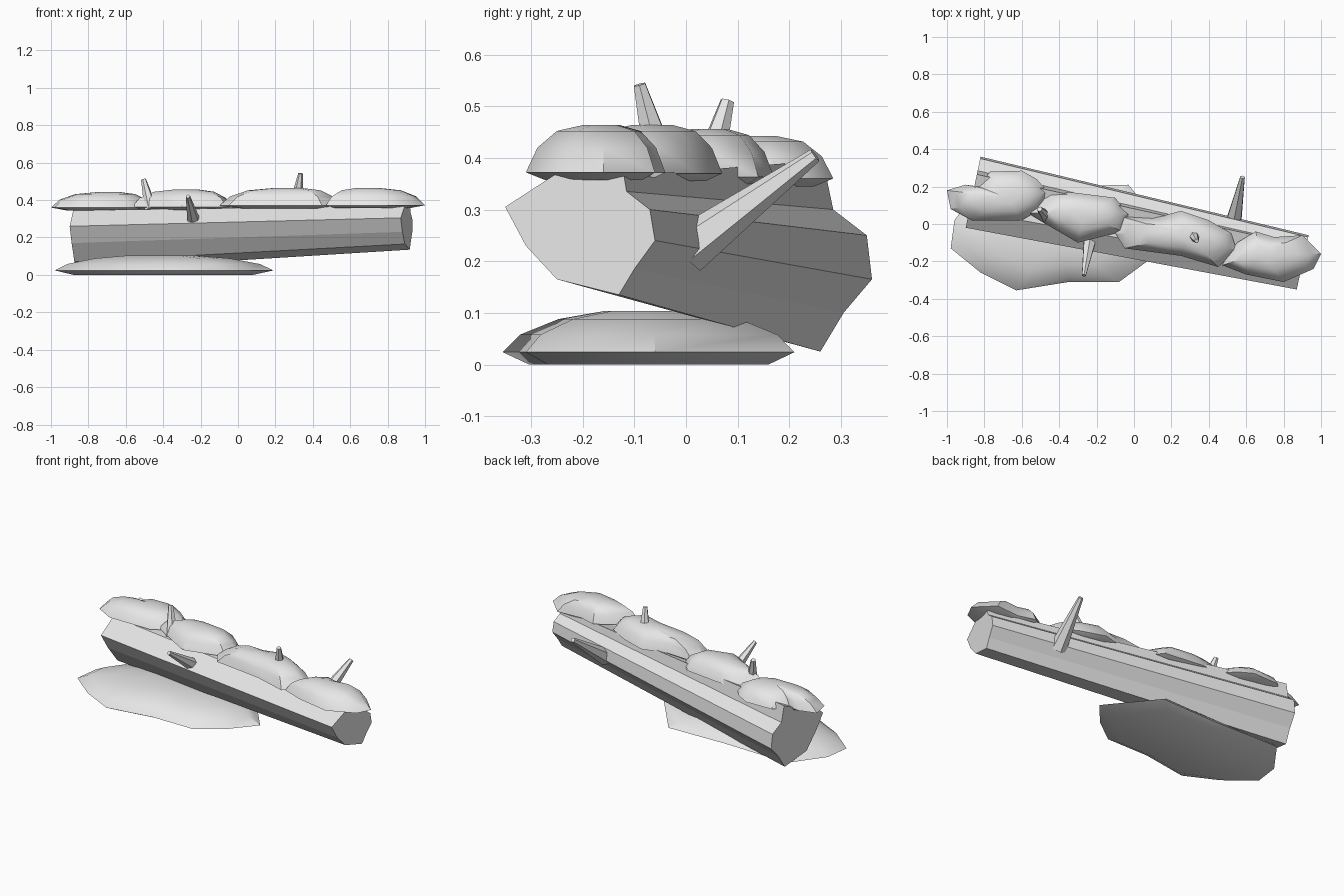
import bpy, bmesh
from mathutils import Vector

cube = bpy.data.objects.get("Cube")
if cube:
    bpy.data.objects.remove(cube, do_unlink=True)

grey = bpy.data.materials.new("plain_grey")
grey.use_nodes = True
grey.diffuse_color = (0.8, 0.8, 0.8, 1)
grey.node_tree.nodes["Principled BSDF"].inputs["Base Color"].default_value = (0.8, 0.8, 0.8, 1)


def loft(name, rings, smooth=None):
    """Skin a list of equal closed rings and cap both ends."""
    bm = bmesh.new()
    loops = [[bm.verts.new(p) for p in ring] for ring in rings]
    for a, b in zip(loops, loops[1:]):
        n = len(a)
        for i in range(n):
            j = (i + 1) % n
            bm.faces.new((a[i], a[j], b[j], b[i]))
    bm.faces.new(loops[0][::-1])
    bm.faces.new(loops[-1])
    bmesh.ops.recalc_face_normals(bm, faces=bm.faces)
    mesh = bpy.data.meshes.new(name)
    bm.to_mesh(mesh)
    bm.free()
    mesh.materials.append(grey)
    obj = bpy.data.objects.new(name, mesh)
    bpy.context.collection.objects.link(obj)
    if smooth:
        bpy.ops.object.select_all(action='DESELECT')
        bpy.context.view_layer.objects.active = obj
        obj.select_set(True)
        bpy.ops.object.shade_smooth_by_angle(angle=smooth)
    return obj


def pad(name, outline, peak, levels):
    """Flattened dome whose rings shrink from the outline towards the peak."""
    rings = [[(peak[0] + (x - peak[0]) * s, peak[1] + (y - peak[1]) * s, z)
              for x, y in outline] for s, z in levels]
    return loft(name, rings, 0.6)


def branch(name, base, tip, r0, r1, sides=6):
    """Tapered broken branch stub."""
    base, tip = Vector(base), Vector(tip)
    turn = (tip - base).to_track_quat('Z', 'Y')
    bm = bmesh.new()
    bmesh.ops.create_circle(bm, segments=sides, radius=1)
    circle = [turn @ v.co for v in bm.verts]
    bm.free()
    loft(name, [[base + c * r0 for c in circle], [tip + c * r1 for c in circle]])


# Fallen trunk: end sections as (y, z), with a raised lip of bark at the back
left_end = [(-0.35, 0.305), (-0.31, 0.23), (-0.25, 0.165), (-0.13, 0.135), (-0.10, 0.185),
            (-0.06, 0.24), (-0.07, 0.30), (-0.115, 0.335), (-0.12, 0.365), (-0.18, 0.36),
            (-0.25, 0.37)]
right_end = [(-0.02, 0.26), (0.03, 0.17), (0.10, 0.07), (0.26, 0.025), (0.305, 0.10),
             (0.36, 0.165), (0.35, 0.25), (0.285, 0.30), (0.265, 0.395), (0.18, 0.355),
             (0.07, 0.345)]
loft("trunk", [[(0.87 + (y + 0.35) * 0.22, y, z) for y, z in left_end],
               [(-0.90 + (y + 0.02) * 0.21, y, z) for y, z in right_end]])

# Moss pads along the top of the trunk
pads = [
    ([(-1, 0.18), (-0.9, 0.21), (-0.83, 0.2), (-0.77, 0.28), (-0.6, 0.285), (-0.52, 0.24),
      (-0.46, 0.17), (-0.5, 0.08), (-0.6, 0.02), (-0.87, 0.02), (-0.98, 0.08)],
     (-0.68, 0.14), 0.36, 0.442),
    ([(-0.57, 0.06), (-0.45, 0.16), (-0.34, 0.17), (-0.1, 0.14), (-0.03, 0.05),
      (-0.06, -0.04), (-0.3, -0.1), (-0.42, -0.03)], (-0.27, 0.05), 0.363, 0.456),
    ([(-0.1, -0.05), (-0.07, 0.04), (0.1, 0.03), (0.25, 0.07), (0.4, 0.02), (0.52, -0.05),
      (0.55, -0.14), (0.45, -0.23), (0.25, -0.17), (-0.05, -0.13)],
     (0.28, -0.06), 0.37, 0.464),
    ([(0.47, -0.22), (0.55, -0.1), (0.65, -0.04), (0.75, -0.07), (0.9, -0.06), (1, -0.16),
      (0.96, -0.24), (0.8, -0.31), (0.6, -0.27)], (0.68, -0.16), 0.372, 0.464),
]
for i, (outline, peak, rim, top) in enumerate(pads):
    h = top - rim
    pad(f"moss_pad_{i + 1}", outline, peak,
        [(0.75, rim - 0.015), (1, rim), (0.85, rim + h * 0.52), (0.6, rim + h * 0.87),
         (0.25, top)])

# Low mound on the ground under the trunk
mound = [(-0.98, -0.13), (-0.82, -0.26), (-0.63, -0.355), (-0.35, -0.31), (-0.08, -0.31),
         (0.07, -0.2), (0.19, -0.06), (-0.03, 0.21), (-0.4, 0.2), (-0.82, 0.21), (-0.96, 0.02)]
pad("ground_mound", mound, (-0.42, -0.07),
    [(0.82, 0), (1, 0.024), (0.88, 0.058), (0.62, 0.088), (0.3, 0.104)])

# Broken branches
branch("front_branch", (-0.235, -0.08, 0.28), (-0.268, -0.275, 0.42), 0.038, 0.012)
branch("back_branch", (0.53, 0.0, 0.22), (0.58, 0.25, 0.405), 0.048, 0.014)
branch("left_top_branch", (0.31, -0.045, 0.37), (0.335, -0.09, 0.542), 0.038, 0.013)
branch("right_top_branch", (-0.465, 0.035, 0.35), (-0.505, 0.08, 0.51), 0.036, 0.014)
branch("small_twig", (-0.455, 0.05, 0.35), (-0.485, 0.07, 0.47), 0.02, 0.008, 5)
